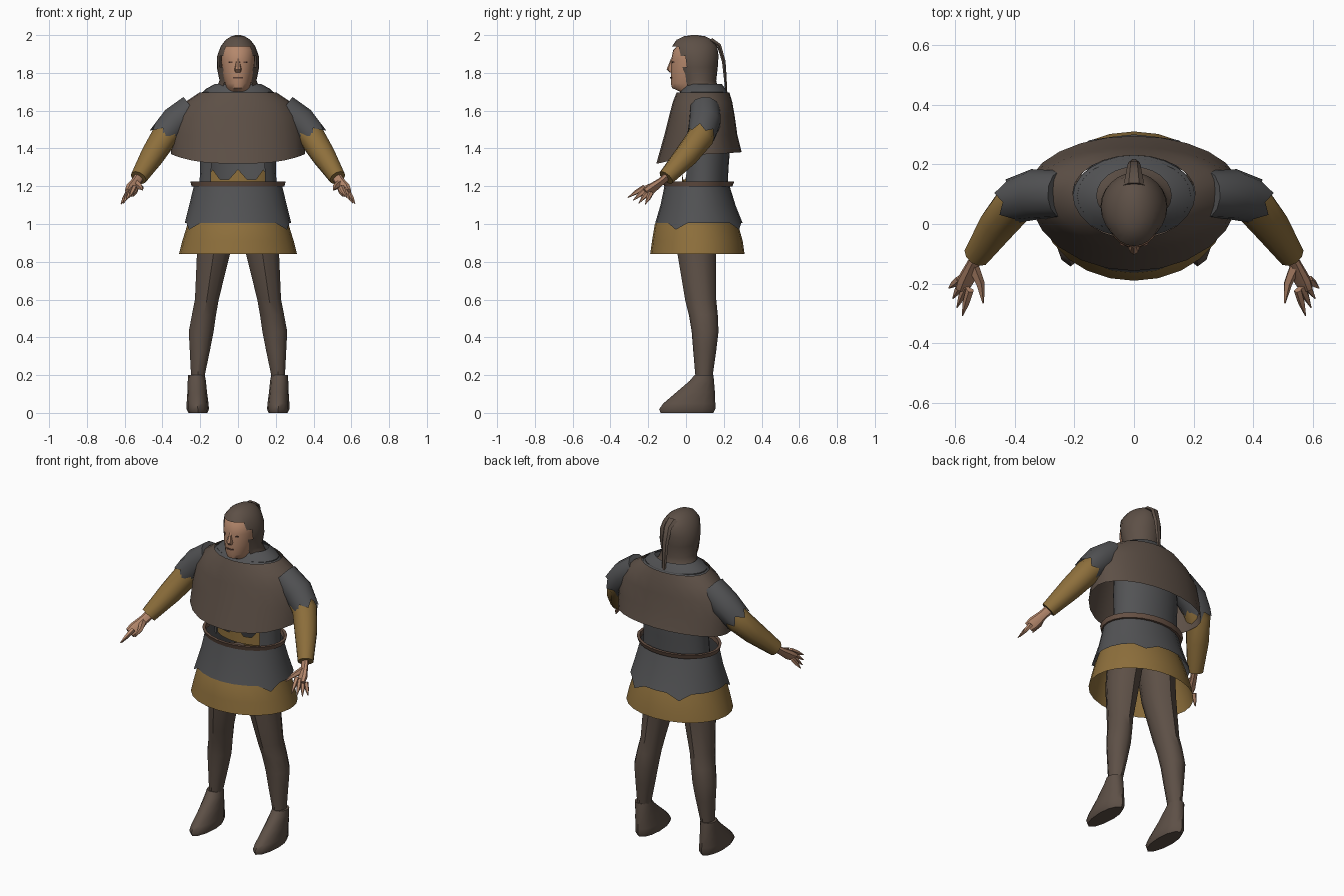
import bpy, bmesh, math
from mathutils import Vector

if "Cube" in bpy.data.objects:
    bpy.data.objects.remove(bpy.data.objects["Cube"])


def material(name, rgb):
    m = bpy.data.materials.new(name)
    m.use_nodes = True
    m.diffuse_color = (*rgb, 1)
    m.node_tree.nodes["Principled BSDF"].inputs["Base Color"].default_value = (*rgb, 1)
    return m


BROWN = material("brown_wool", (0.11, 0.08, 0.062))
GREY = material("grey_cloth", (0.085, 0.086, 0.09))
OCHRE = material("ochre_cloth", (0.27, 0.16, 0.045))
SKIN = material("skin", (0.46, 0.245, 0.15))
LEATHER = material("belt_leather", (0.14, 0.085, 0.06))
DARK = material("dark_features", (0.1, 0.05, 0.035))


def flat(z, rx, yf, yb, cx=0, n=24, mid=0.5):
    """Level ring; point 0 faces the front, mid sets where it is widest."""
    ym = yf + mid * (yb - yf)
    pts = []
    for i in range(n):
        a = math.tau * i / n
        c = math.cos(a)
        pts.append(Vector((cx + rx * math.sin(a), ym - c * (ym - yf if c > 0 else yb - ym), z)))
    return pts


def loft(name, rings, mat, ends=(False, False), skip=None, loop=False, angle=40):
    """Skin a list of rings; skip(segment, face_centre) leaves holes."""
    bm = bmesh.new()
    vs = [[bm.verts.new(p) for p in r] for r in rings]
    n = len(vs[0])
    pairs = list(zip(vs, vs[1:])) + ([(vs[-1], vs[0])] if loop else [])
    for a, b in pairs:
        for i in range(n):
            j = (i + 1) % n
            quad = (a[i], a[j], b[j], b[i])
            if not (skip and skip(i, sum((v.co for v in quad), Vector()) / 4)):
                bm.faces.new(quad)
    for use, ring in zip(ends, (vs[0], vs[-1])):
        if use:
            bm.faces.new(ring)
    bmesh.ops.recalc_face_normals(bm, faces=bm.faces[:])
    me = bpy.data.meshes.new(name)
    bm.to_mesh(me)
    bm.free()
    me.materials.append(mat)
    ob = bpy.data.objects.new(name, me)
    bpy.context.collection.objects.link(ob)
    bpy.ops.object.select_all(action="DESELECT")
    ob.select_set(True)
    bpy.context.view_layer.objects.active = ob
    bpy.ops.object.shade_smooth_by_angle(angle=math.radians(angle))
    return ob


def tube(name, path, radii, mat, n=8, squash=1.0, jag=0.0, ends=(True, True)):
    """Round limb along a path; jag makes the last ring ragged."""
    path = [Vector(p) for p in path]
    rings = []
    for k, p in enumerate(path):
        d = (path[min(k + 1, len(path) - 1)] - path[max(k - 1, 0)]).normalized()
        u = d.cross(Vector((0, 1, 0.2))).normalized()
        w = d.cross(u)
        ring = []
        for i in range(n):
            a = math.tau * i / n
            q = p + radii[k] * (u * math.cos(a) + w * squash * math.sin(a))
            if jag and k == len(path) - 1:
                q += d * jag * (1 if i % 2 else -1)
            ring.append(q)
        rings.append(ring)
    return loft(name, rings, mat, ends)


# Head and face
loft("head", [flat(1.66, .06, -.0, .11), flat(1.70, .055, -.03, .11), flat(1.72, .06, -.074, .11),
              flat(1.745, .07, -.08, .12), flat(1.80, .083, -.08, .13), flat(1.87, .09, -.078, .13),
              flat(1.92, .088, -.068, .13), flat(1.96, .06, -.03, .1)], SKIN, (True, True))
loft("nose", [flat(1.803, .018, -.086, -.05, n=8), flat(1.818, .019, -.103, -.05, n=8),
              flat(1.875, .009, -.08, -.05, n=8)], SKIN, (True, True))
loft("mouth", [flat(1.771, .027, -.084, -.06, n=10), flat(1.779, .027, -.084, -.06, n=10)], DARK, (True, True))
for s, side in ((1, "left"), (-1, "right")):
    loft(side + "_eye", [flat(z, .014, -.074, -.05, s * .035, 8) for z in (1.853, 1.861)], DARK, (True, True))

# Hood with face opening and hanging tail
loft("hood", [flat(1.68, .15, -.035, .2), flat(1.715, .115, -.01, .17), flat(1.76, .098, -.03, .16),
              flat(1.83, .112, -.05, .168), flat(1.89, .11, -.062, .172), flat(1.94, .092, -.074, .165),
              flat(1.975, .065, -.05, .14), flat(1.994, .035, -.01, .1), flat(2, .012, .03, .06)],
     BROWN, (False, True), lambda i, c: 1.7 < c.z < 1.93 and c.y < (.0 if c.z < 1.9 else -.03))
tube("hood_tail", [(0, .13, 1.972), (0, .175, 1.945), (0, .2, 1.86), (0, .208, 1.77), (0, .213, 1.69)],
     [.035, .026, .022, .017, .01], BROWN, 6, .5)

# Collar and shoulder cape
loft("collar", [flat(1.74, .125, .0, .19), flat(1.715, .17, -.02, .21), flat(1.68, .205, -.045, .23)], GREY)


def cape_hem(r):
    for p in r:
        side = min(1, abs(p.x) / .355)
        p.z += .05 * side ** 3 + (.06 * (1 - side ** 3) if p.y > .1 else 0)
    return r


loft("shoulder_cape", [flat(1.695, .205, -.05, .23, mid=.55), flat(1.645, .28, -.07, .245, mid=.58),
                       flat(1.57, .33, -.09, .258, mid=.6), flat(1.47, .352, -.115, .272, mid=.6),
                       cape_hem(flat(1.32, .355, -.157, .295, mid=.6))], BROWN)

# Tunic body, open at the front below the cape
loft("tunic_body", [flat(1.7, .19, -.03, .22), flat(1.42, .2, -.04, .235), flat(1.3, .2, -.035, .225),
                    flat(1.19, .205, -.04, .22)], GREY,
     skip=lambda i, c: c.z < 1.42 and c.y < .0)
shirt = flat(1.26, .19, -.02, .205)
for i, p in enumerate(shirt):
    p.z += .03 if i % 3 == 0 else -.025
loft("undershirt_edge", [flat(1.19, .19, -.02, .205), shirt], OCHRE)

# Belt
loft("belt", [flat(1.198, .245, -.115, .245), flat(1.224, .252, -.125, .255), flat(1.224, .236, -.108, .238),
              flat(1.198, .232, -.105, .232)], LEATHER, loop=True)

# Tunic skirts, with a few torn tabs on the grey hem
hem = flat(1.005, .282, -.163, .3)
for i in (4, 10, 14, 20):
    hem[i].z -= .035
    hem[i].x *= 1.06
    hem[i].y = (hem[i].y - .07) * 1.06 + .07
loft("tunic_skirt", [flat(1.21, .232, -.112, .228), flat(1.1, .258, -.135, .262), hem], GREY)
loft("under_skirt", [flat(1.06, .25, -.13, .25), flat(1.0, .267, -.165, .275),
                     flat(.91, .295, -.18, .3), flat(.84, .313, -.19, .31)], OCHRE)

for s, side in ((1, "left"), (-1, "right")):
    # Leg
    loft(side + "_leg", [flat(z, rx, yf, yb, s * cx, 10) for z, cx, rx, yf, yb in (
        (1.08, .1, .1, -.06, .18), (.84, .13, .092, -.045, .16), (.6, .165, .066, -.005, .16),
        (.52, .18, .067, .015, .168), (.43, .195, .069, .03, .172), (.33, .202, .056, .038, .16),
        (.19, .213, .037, .05, .14))], BROWN, (True, True))
    # Shoe
    loft(side + "_shoe", [flat(z, rx, yf, yb, s * cx, 12, .55) for z, cx, rx, yf, yb in (
        (0, .212, .05, -.135, .145), (.02, .213, .059, -.142, .155), (.05, .214, .058, -.12, .155),
        (.11, .216, .052, -.05, .153), (.17, .218, .048, .02, .148), (.2, .22, .044, .045, .145))],
        BROWN, (True, True), angle=50)

    def at(*pts):
        return [(s * x, y, z) for x, y, z in pts]

    # Sleeves
    tube(side + "_upper_sleeve", at((.24, .1, 1.61), (.33, .1, 1.54), (.4, .08, 1.465)),
         [.08, .085, .075], GREY, 12, jag=.02, ends=(True, False))
    tube(side + "_forearm_sleeve", at((.31, .1, 1.54), (.395, .075, 1.455), (.455, .0, 1.36),
                                      (.527, -.105, 1.245)),
         [.065, .072, .064, .045], OCHRE, 10)
    # Hand and fingers
    tube(side + "_hand", at((.515, -.09, 1.26), (.54, -.135, 1.222), (.562, -.185, 1.185),
                            (.575, -.215, 1.165)), [.027, .027, .036, .03], SKIN, 8, .6)
    tips = [(.62, -.215, 1.105), (.607, -.25, 1.11), (.593, -.28, 1.125), (.575, -.308, 1.14)]
    for k, tip in enumerate(tips):
        root = (.585 - .012 * k, -.185 - .012 * k, 1.165 + .01 * k)
        mid = tuple((a + b) / 2 for a, b in zip(root, tip))
        tube(f"{side}_finger_{k + 1}", at(root, mid, tip), [.014, .012, .002], SKIN, 5)
    tube(side + "_thumb", at((.54, -.14, 1.215), (.515, -.2, 1.195), (.505, -.265, 1.18)),
         [.02, .015, .003], SKIN, 5)
